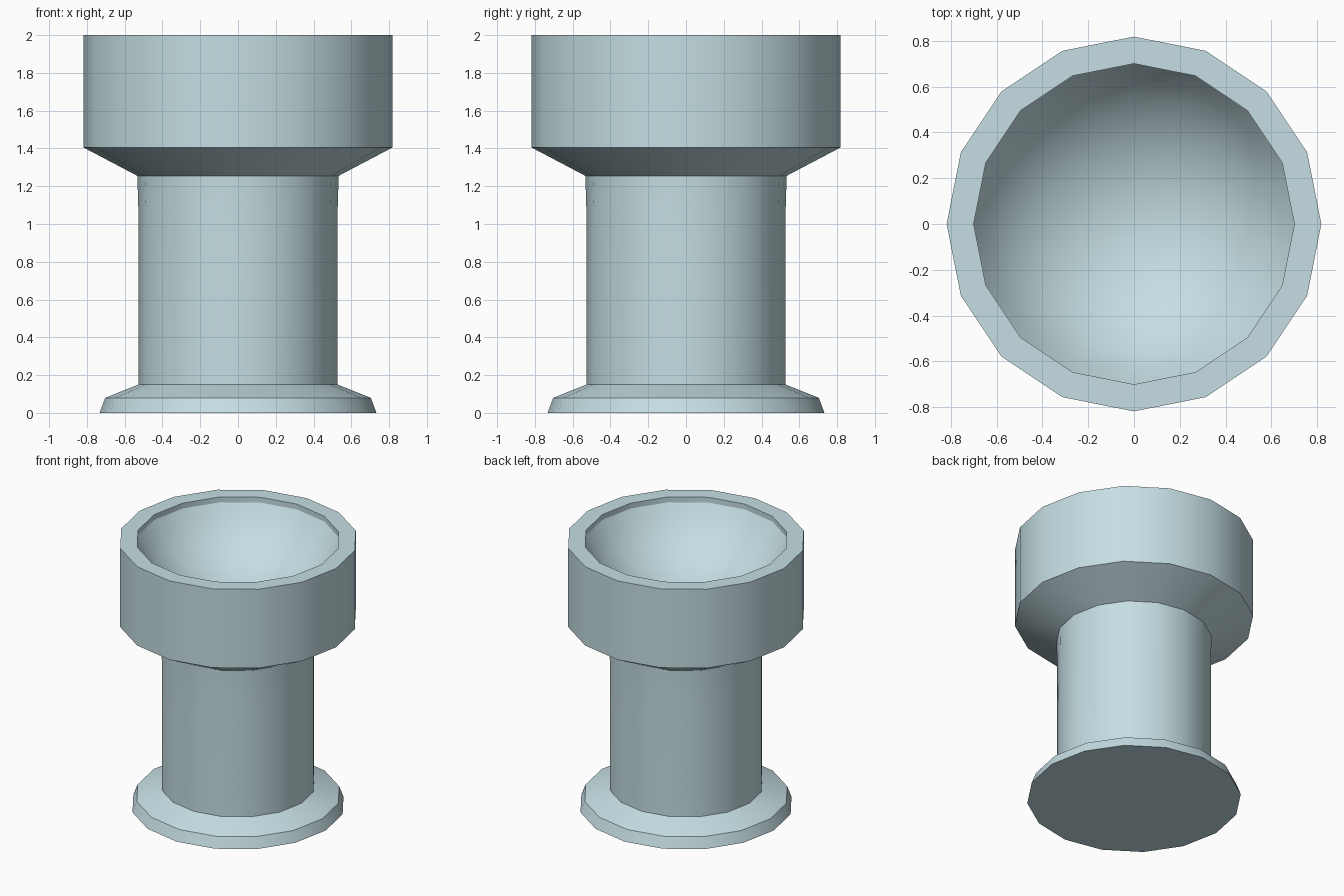
import bpy, bmesh
from math import sin, cos, asin, pi, radians

SIDES = 16
BOWL = 0.70       # radius of the hollow
LIP = 0.04        # short upright wall under the rim
DISH = 0.42       # depth of the rounded dish below the lip

cube = bpy.data.objects.get("Cube")
if cube:
    bpy.data.objects.remove(cube, do_unlink=True)

stone = bpy.data.materials.new("pale blue grey")
stone.use_nodes = True
colour = (0.56, 0.73, 0.77, 1)
stone.diffuse_color = colour
stone.node_tree.nodes["Principled BSDF"].inputs["Base Color"].default_value = colour


def lathe(name, profile):
    """Turn a (radius, height) profile around z; radius 0 makes a pole."""
    bm = bmesh.new()
    rings = []
    for r, z in profile:
        count = SIDES if r > 0 else 1
        rings.append([bm.verts.new((r * sin(2 * pi * i / SIDES),
                                    r * cos(2 * pi * i / SIDES), z))
                      for i in range(count)])
    for a, b in zip(rings, rings[1:]):
        for i in range(SIDES):
            j = (i + 1) % SIDES
            corners = [a[i % len(a)], a[j % len(a)], b[j % len(b)], b[i % len(b)]]
            bm.faces.new(list(dict.fromkeys(corners)))
    bmesh.ops.recalc_face_normals(bm, faces=bm.faces)
    mesh = bpy.data.meshes.new(name)
    bm.to_mesh(mesh)
    bm.free()
    mesh.materials.append(stone)
    obj = bpy.data.objects.new(name, mesh)
    bpy.context.collection.objects.link(obj)
    bpy.ops.object.select_all(action="DESELECT")
    obj.select_set(True)
    bpy.context.view_layer.objects.active = obj
    bpy.ops.object.shade_smooth_by_angle(angle=radians(30))


# Foot, column and flared head
foot = [(0.733, 0), (0.703, 0.08), (0.528, 0.15)]
column = [(0.528, 1.09), (0.533, 1.255)]
head = [(0.818, 1.405), (0.818, 2)]

# Hollow: a short lip, then a spherical dish
sphere = (BOWL ** 2 + DISH ** 2) / (2 * DISH)
centre = 2 - LIP - DISH + sphere
spread = asin(BOWL / sphere)
steps = 8
hollow = [(BOWL, 2)]
for i in range(steps, -1, -1):
    angle = spread * i / steps
    hollow.append((sphere * sin(angle), centre - sphere * cos(angle)))

lathe("pedestal_bowl", [(0, 0)] + foot + column + head + hollow)
